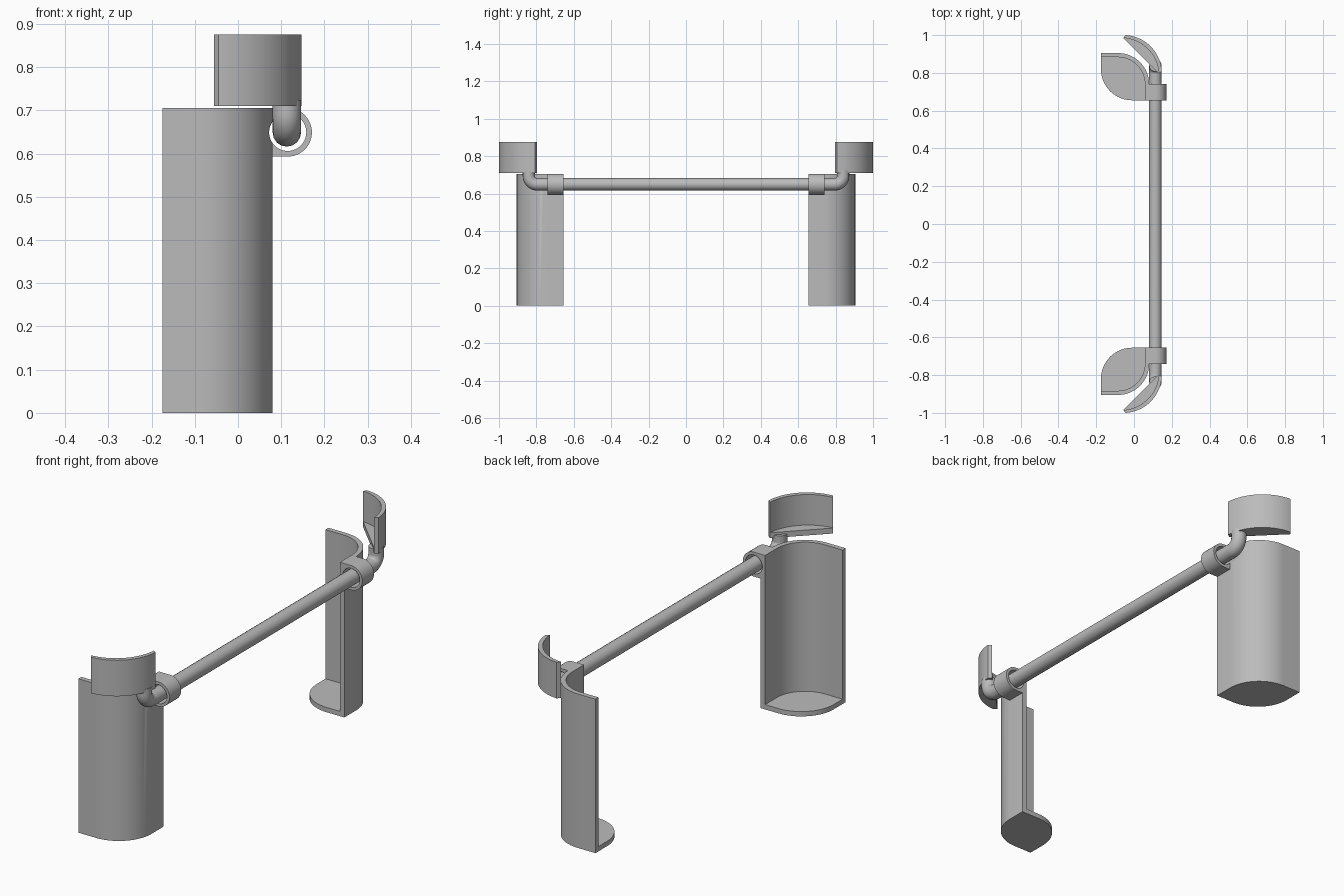
import bpy, bmesh, math
from mathutils import Vector

cube = bpy.data.objects.get("Cube")
if cube:
    bpy.data.objects.remove(cube, do_unlink=True)

grey = bpy.data.materials.new("plain_grey")
grey.use_nodes = True
COLOUR = (0.5, 0.5, 0.5, 1)
grey.diffuse_color = COLOUR
grey.node_tree.nodes["Principled BSDF"].inputs["Base Color"].default_value = COLOUR


def arc(p, q, sag, n=20):
    """Circular arc from p to q, bulging to the left of travel by sag."""
    p, q = Vector(p), Vector(q)
    d = (q - p).normalized()
    nrm = Vector((-d.y, d.x))
    half = (q - p).length / 2
    r = (half * half + sag * sag) / (2 * sag)
    centre = (p + q) / 2 - nrm * (r - sag)
    a = math.asin(min(1, half / r))
    return [centre + r * (math.cos(t) * nrm + math.sin(t) * d)
            for t in (-a + 2 * a * i / n for i in range(n + 1))]


def corner(p, q, r):
    return arc(p, q, r * (1 - math.sqrt(0.5)))


def finish(ob):
    bpy.ops.object.select_all(action='DESELECT')
    ob.select_set(True)
    bpy.context.view_layer.objects.active = ob
    bpy.ops.object.shade_smooth_by_angle(angle=math.radians(30))


def prism(name, pts, lo, hi, axis='Z', side=1):
    """Extrude an outline along z (xy outline) or y (xz outline); side mirrors y."""
    bm = bmesh.new()
    if axis == 'Z':
        verts = [bm.verts.new((p[0], p[1] * side, lo)) for p in pts]
        step = Vector((0, 0, hi - lo))
    else:
        verts = [bm.verts.new((p[0], lo * side, p[1])) for p in pts]
        step = Vector((0, (hi - lo) * side, 0))
    face = bm.faces.new(verts)
    new = bmesh.ops.extrude_face_region(bm, geom=[face])["geom"]
    bmesh.ops.translate(bm, vec=step, verts=[v for v in new if isinstance(v, bmesh.types.BMVert)])
    bmesh.ops.recalc_face_normals(bm, faces=bm.faces)
    mesh = bpy.data.meshes.new(name)
    bm.to_mesh(mesh)
    bm.free()
    mesh.materials.append(grey)
    ob = bpy.data.objects.new(name, mesh)
    bpy.context.collection.objects.link(ob)
    finish(ob)
    return ob


def cut(ob, cutter):
    finish(ob)
    mod = ob.modifiers.new("bore", 'BOOLEAN')
    mod.operation, mod.solver, mod.object = 'DIFFERENCE', 'EXACT', cutter
    bpy.ops.object.modifier_apply(modifier=mod.name)
    finish(ob)


# Shared dimensions
X0, X1, Y0, Y1 = -0.175, 0.08, 0.655, 0.905
R, T = 0.165, 0.022
BAR_X, BAR_Z, BAR_R, BAR_Y = 0.113, 0.649, 0.033, 0.84
BEND = 0.045


def wall_path(t):
    x, y, r = X1 - t, Y1 - t, R - t
    return [(X0, y)] + corner((x - r, y), (x, y - r), r) + [(x, Y0)]


for side, tag in ((-1, "front"), (1, "back")):
    # Curved holder wall and its leaf-shaped floor
    wall = prism(tag + "_holder_wall", wall_path(0) + wall_path(T)[::-1], 0, 0.705, side=side)
    prism(tag + "_holder_floor", wall_path(0) + corner((X0 + R, Y0), (X0, Y0 + R), R),
          0, T, side=side)

    # Collar joined to the wall, bored out loosely around the bar
    ring_x, ring_r = 0.115, 0.056
    profile = [(X1 - 0.018, BAR_Z + ring_r)]
    profile += arc((ring_x, BAR_Z + ring_r), (ring_x, BAR_Z - ring_r), ring_r, 32)
    profile += [(X1 - 0.018, BAR_Z - ring_r)]
    collar = prism(tag + "_collar", profile, Y0, 0.74, 'Y', side)
    bpy.ops.mesh.primitive_cylinder_add(vertices=48, radius=0.043, depth=0.5,
                                        location=(ring_x, 0.78 * side, BAR_Z),
                                        rotation=(math.pi / 2, 0, 0))
    bore = bpy.context.object
    bore.hide_render = True
    cut(wall, bore)
    cut(collar, bore)
    bpy.data.objects.remove(bore, do_unlink=True)

    # Curved end plate with a thin ledge filling its hollow
    outer = arc((-0.045, 1.0), (0.147, 0.808), 0.052)
    inner = arc((-0.056, 0.985), (0.132, 0.797), 0.05)
    prism(tag + "_end_plate", outer + inner[::-1], 0.71, 0.875, side=side)
    prism(tag + "_end_ledge", inner, 0.71, 0.735, side=side)

# Long bar with both ends bent upward
half = [(BAR_Y - BEND + BEND * math.sin(a), BAR_Z + BEND * (1 - math.cos(a)))
        for a in (math.pi / 2 * i / 12 for i in range(13))] + [(BAR_Y, 0.724)]
path = [(-y, z) for y, z in half[::-1]] + half
curve = bpy.data.curves.new("bent_bar", 'CURVE')
curve.dimensions = '3D'
curve.bevel_depth = BAR_R
curve.bevel_resolution = 6
curve.use_fill_caps = True
spline = curve.splines.new('POLY')
spline.points.add(len(path) - 1)
for point, (y, z) in zip(spline.points, path):
    point.co = (BAR_X, y, z, 1)
curve.materials.append(grey)
bar = bpy.data.objects.new("bent_bar", curve)
bpy.context.collection.objects.link(bar)
bpy.ops.object.select_all(action='DESELECT')
bar.select_set(True)
bpy.context.view_layer.objects.active = bar
bpy.ops.object.convert(target='MESH')
finish(bpy.context.object)
